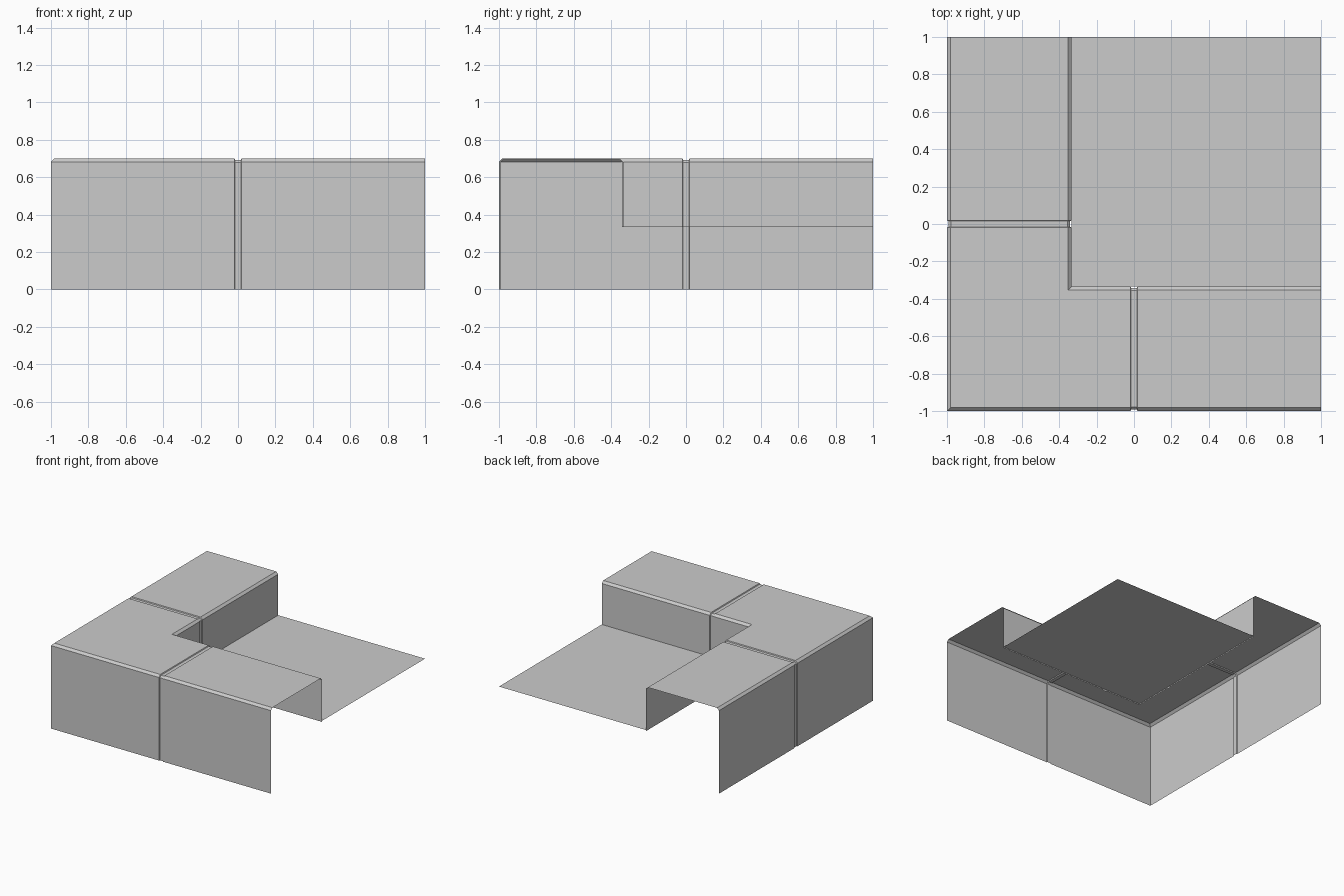
import bpy

if "Cube" in bpy.data.objects:
    bpy.data.objects.remove(bpy.data.objects["Cube"], do_unlink=True)

grey = bpy.data.materials.new("plain grey")
grey.use_nodes = True
COLOUR = (0.6, 0.6, 0.6, 1)
grey.diffuse_color = COLOUR
grey.node_tree.nodes["Principled BSDF"].inputs["Base Color"].default_value = COLOUR


def add_mesh(name, verts, faces):
    mesh = bpy.data.meshes.new(name)
    mesh.from_pydata(verts, [], faces)
    mesh.materials.append(grey)
    obj = bpy.data.objects.new(name, mesh)
    bpy.context.collection.objects.link(obj)
    return obj


# Wall cross-section: distance from the outer side, height
FLOOR_Z = 0.345
INNER = 0.665
BASE = FLOOR_Z - 0.01
full = [(0, 0), (0, 0.682), (0.018, 0.7),
        (INNER - 0.018, 0.7), (INNER, 0.682), (INNER, BASE)]

# The same section shrunk, for the floor of the seam grooves
G = 0.007
sunk = [(G, 0), (G, 0.679), (0.021, 0.7 - G),
        (INNER - 0.021, 0.7 - G), (INNER - G, 0.679), (INNER - G, BASE)]

# Stations along each arm, from the mitred corner to the open end
stations = [(-0.019, full), (-0.015, sunk), (0.015, sunk), (0.019, full), (1, full)]

side_arm = [[(-1 + d, t, z) for d, z in sec] for t, sec in reversed(stations)]
corner = [[(-1 + d, -1 + d, z) for d, z in full]]
front_arm = [[(t, -1 + d, z) for d, z in sec] for t, sec in stations]
rings = side_arm + corner + front_arm

# L-shaped wall shell, open below and at both ends
n = len(full)
faces = []
for i in range(len(rings) - 1):
    for j in range(n - 1):
        a = i * n + j
        faces.append((a, a + n, a + n + 1, a + 1))
add_mesh("corner_wall", [p for ring in rings for p in ring], faces)

# Raised floor sheet inside the corner
e = -1 + INNER
add_mesh("floor_panel",
         [(e, e, FLOOR_Z), (1, e, FLOOR_Z), (1, 1, FLOOR_Z), (e, 1, FLOOR_Z)],
         [(0, 1, 2, 3)])
